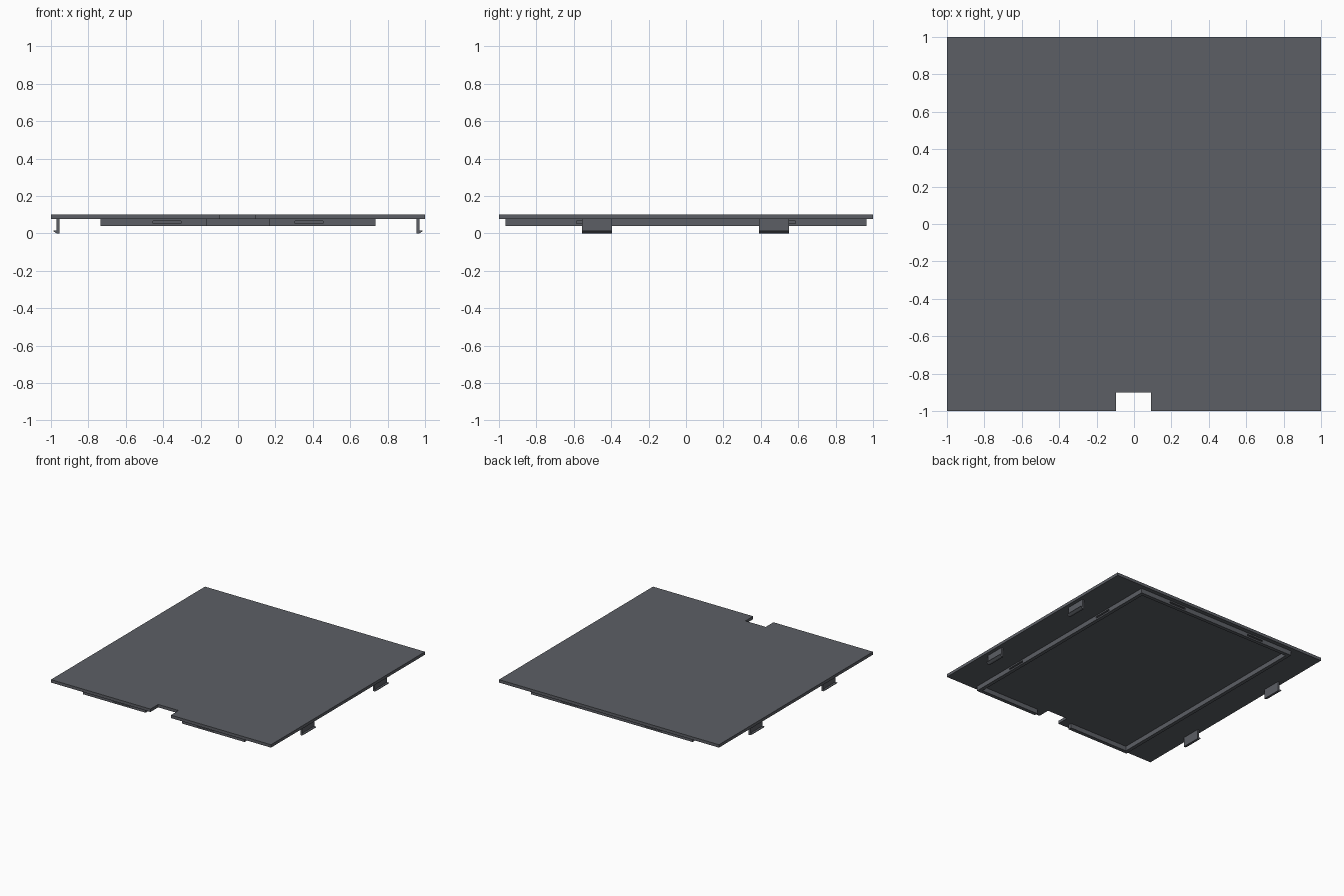
import bpy
import bmesh
from mathutils import Matrix, Vector

if "Cube" in bpy.data.objects:
    bpy.data.objects.remove(bpy.data.objects["Cube"])

PLATE_TOP, PLATE_BOTTOM, RIM_BOTTOM = 0.102, 0.078, 0.04

grey = bpy.data.materials.new("slate_grey")
grey.diffuse_color = (0.107, 0.114, 0.130, 1.0)
grey.use_nodes = True
grey.node_tree.nodes["Principled BSDF"].inputs["Base Color"].default_value = grey.diffuse_color


def finish(bm, name):
    """Turn a bmesh into a named, grey, flat-shaded object."""
    bmesh.ops.recalc_face_normals(bm, faces=bm.faces)
    mesh = bpy.data.meshes.new(name)
    bm.to_mesh(mesh)
    bm.free()
    mesh.materials.append(grey)
    obj = bpy.data.objects.new(name, mesh)
    bpy.context.collection.objects.link(obj)
    return obj


def prism(name, points, offset):
    """Extrude a closed outline of 3D points along an offset."""
    bm = bmesh.new()
    face = bm.faces.new([bm.verts.new(p) for p in points])
    result = bmesh.ops.extrude_face_region(bm, geom=[face], use_keep_orig=True)
    moved = [g for g in result["geom"] if isinstance(g, bmesh.types.BMVert)]
    bmesh.ops.translate(bm, verts=moved, vec=Vector(offset))
    return finish(bm, name)


# Cover plate with the finger notch in its front edge
outline = [(-1, -1), (-0.095, -1), (-0.095, -0.9), (0.09, -0.9),
           (0.09, -1), (1, -1), (1, 1), (-1, 1)]
prism("cover_plate", [(x, y, PLATE_BOTTOM) for x, y in outline],
      (0, 0, PLATE_TOP - PLATE_BOTTOM))

# Locating rim under the plate, open at the front around the notch
X, Y, T, GAP = 0.735, 0.965, 0.03, 0.165
right_half = [(GAP, -Y + T), (GAP, -Y), (X, -Y), (X, Y)]
right_inner = [(X - T, Y - T), (X - T, -Y + T)]
left_half = [(-x, y) for x, y in reversed(right_half)]
left_inner = [(-x, y) for x, y in reversed(right_inner)]
rim_outline = right_half + left_half + left_inner + right_inner
rim = prism("locating_rim", [(x, y, RIM_BOTTOM) for x, y in rim_outline],
            (0, 0, PLATE_BOTTOM - RIM_BOTTOM))

# Shallow slots in the outer faces of the rim, two on each side
bm = bmesh.new()
for s in (-1, 1):
    for t in (-1, 1):
        for centre, size in (((s * 0.38, t * Y), (0.15, 0.03)),
                             ((s * X, t * 0.508), (0.03, 0.155))):
            bmesh.ops.create_cube(
                bm, size=1,
                matrix=Matrix.Translation((*centre, 0.06))
                @ Matrix.Diagonal((*size, 0.014, 1)))
slots = finish(bm, "slot_cutter")
slots.hide_render = True
slots.hide_viewport = True
cut = rim.modifiers.new("slots", "BOOLEAN")
cut.operation = "DIFFERENCE"
cut.solver = "EXACT"
cut.object = slots

# Snap clips with outward hooks along the left and right edges
profile = [(0.955, PLATE_BOTTOM), (0.97, PLATE_BOTTOM), (0.97, 0.016),
           (0.987, 0.016), (0.987, 0.011), (0.97, 0), (0.955, 0)]
for side, s in (("left", -1), ("right", 1)):
    for place, y in (("front", -0.555), ("back", 0.39)):
        prism(f"{side}_{place}_clip", [(s * x, y, z) for x, z in profile],
              (0, 0.16, 0))
